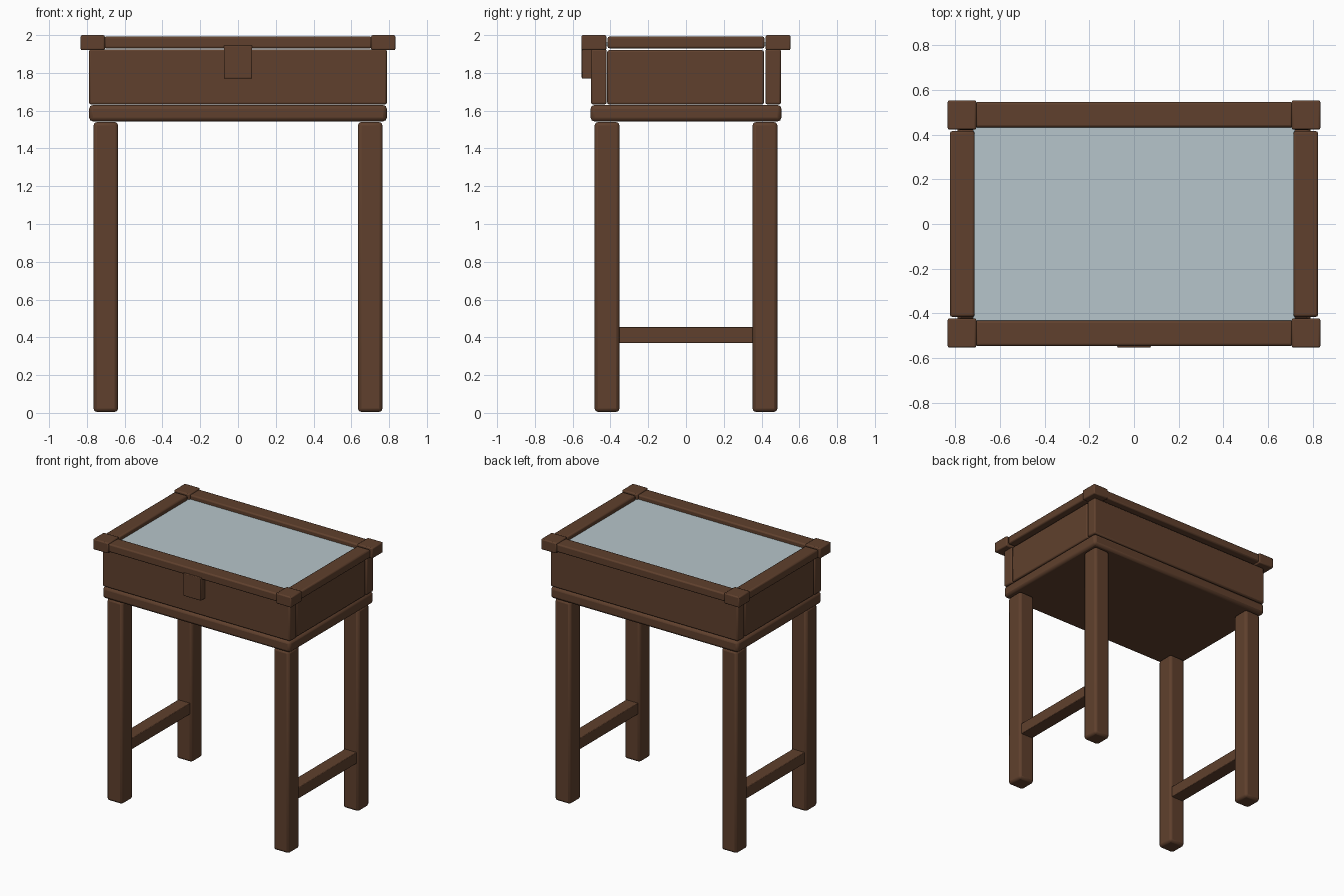
import bpy

cube = bpy.data.objects.get("Cube")
if cube:
    bpy.data.objects.remove(cube, do_unlink=True)


def material(name, colour):
    m = bpy.data.materials.new(name)
    m.use_nodes = True
    m.diffuse_color = colour
    m.node_tree.nodes["Principled BSDF"].inputs["Base Color"].default_value = colour
    return m


wood = material("brown wood", (0.115, 0.051, 0.026, 1))
glass = material("pale blue glass", (0.47, 0.56, 0.595, 1))


def box(name, x, y, z, bevel=0.01, mat=wood):
    """Softly bevelled box given its (min, max) range on each axis."""
    bpy.ops.mesh.primitive_cube_add(size=1)
    ob = bpy.context.object
    ob.name = name
    ob.data.name = name
    ob.data.materials.append(mat)
    for v in ob.data.vertices:
        v.co = [r[0] if c < 0 else r[1] for c, r in zip(v.co, (x, y, z))]
    if bevel:
        mod = ob.modifiers.new("soft edges", "BEVEL")
        mod.width = bevel
        mod.segments = 2
    bpy.ops.object.shade_smooth_by_angle()
    return ob


def side(sign, a, b):
    """Range a..b, mirrored when sign is negative."""
    return (a, b) if sign > 0 else (-b, -a)


# Legs and lid corner blocks
for sx, xn in ((1, "left"), (-1, "right")):
    for sy, yn in ((1, "back"), (-1, "front")):
        box(f"{yn}_{xn}_leg", side(sx, 0.635, 0.765), side(sy, 0.352, 0.484),
            (0.005, 1.54), 0.018)
        box(f"{yn}_{xn}_lid_corner", side(sx, 0.705, 0.833), side(sy, 0.422, 0.553),
            (1.92, 2.0), 0.008)

# Side parts: stretchers, case walls and lid rails
for s, n in ((1, "left"), (-1, "right")):
    box(f"{n}_stretcher", side(s, 0.65, 0.75), (-0.36, 0.36), (0.37, 0.455), 0.004)
    box(f"{n}_case_wall", side(s, 0.70, 0.785), (-0.417, 0.413), (1.633, 1.92))
    box(f"{n}_lid_rail", side(s, 0.712, 0.823), (-0.415, 0.415), (1.93, 1.992))

# Front and back parts: case walls and lid rails
for s, n in ((1, "back"), (-1, "front")):
    box(f"{n}_case_wall", (-0.788, 0.788), side(s, 0.42, 0.503), (1.633, 1.925))
    box(f"{n}_lid_rail", (-0.71, 0.71), side(s, 0.432, 0.545), (1.93, 1.992))

# Base board, latch and glass pane
box("base_board", (-0.788, 0.788), (-0.505, 0.505), (1.543, 1.63), 0.02)
box("front_latch", (-0.075, 0.075), (-0.552, -0.495), (1.77, 1.945), 0.005)
box("glass_pane", (-0.72, 0.72), (-0.44, 0.44), (1.945, 1.96), 0, glass)
